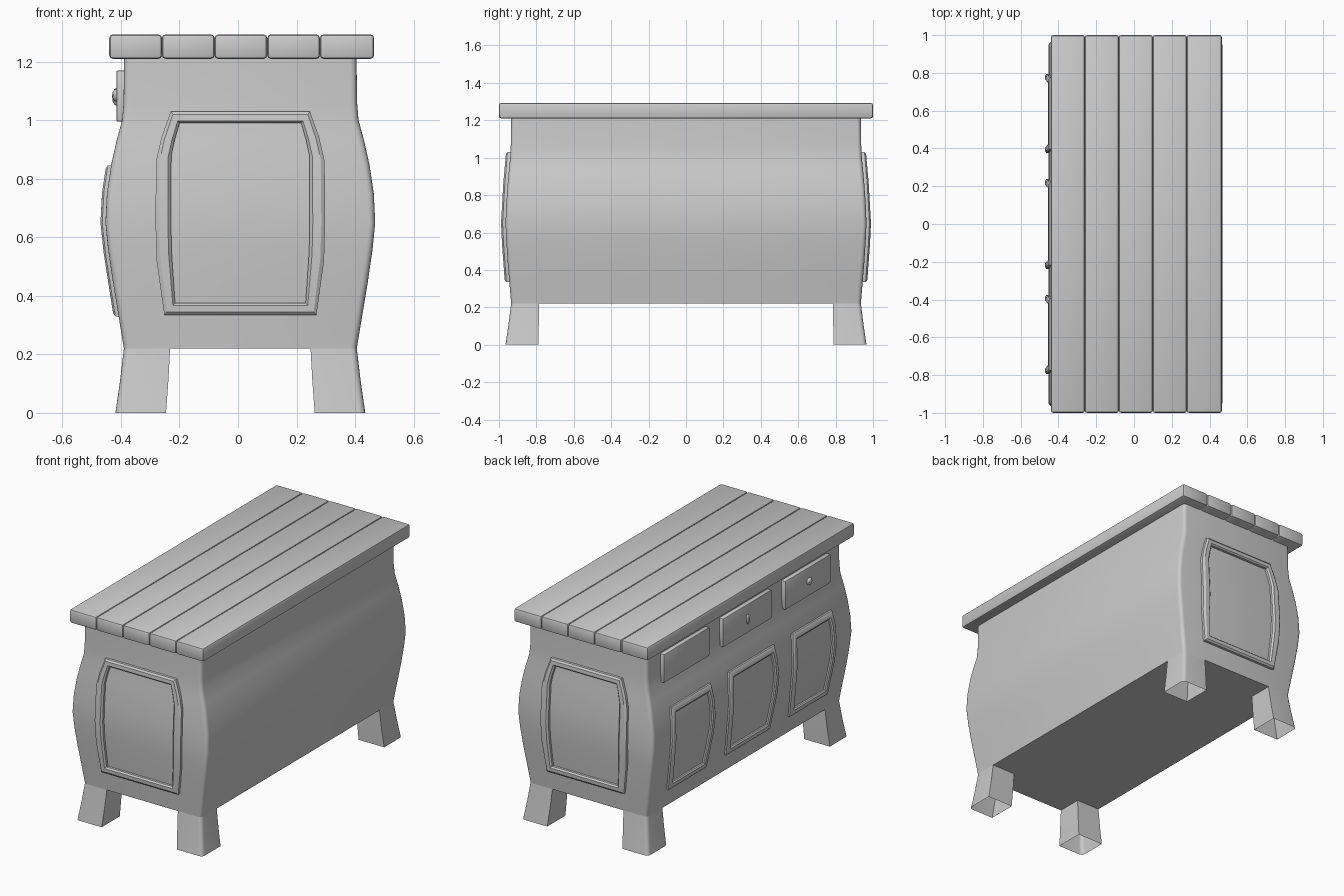
import bpy, bmesh, math
from mathutils import Vector

if "Cube" in bpy.data.objects:
    bpy.data.objects.remove(bpy.data.objects["Cube"])

CX = 0.008  # body centre in x
# bombe profile: z, half width (x), half depth (y)
PROFILE = [(0.0, .427, .965), (.22, .398, .935), (.33, .416, .944), (.45, .436, .954),
           (.56, .452, .961), (.65, .461, .965), (.75, .456, .961), (.85, .441, .954),
           (.93, .423, .947), (1.0, .404, .940), (1.06, .399, .937), (1.22, .397, .935)]


def half(z, k):
    """Interpolated half size of the body at height z (k=1 width, k=2 depth)."""
    for a, b in zip(PROFILE, PROFILE[1:]):
        if z <= b[0]:
            t = (z - a[0]) / (b[0] - a[0])
            return a[k] + (b[k] - a[k]) * t
    return PROFILE[-1][k]


def finish(bm, name, angle=35):
    bmesh.ops.recalc_face_normals(bm, faces=bm.faces[:])
    me = bpy.data.meshes.new(name)
    bm.to_mesh(me)
    bm.free()
    ob = bpy.data.objects.new(name, me)
    bpy.context.collection.objects.link(ob)
    bpy.ops.object.select_all(action='DESELECT')
    ob.select_set(True)
    bpy.context.view_layer.objects.active = ob
    bpy.ops.object.shade_smooth_by_angle(angle=math.radians(angle))
    return ob


def bridge(bm, a, b):
    for i in range(len(a)):
        j = (i + 1) % len(a)
        bm.faces.new((a[i], a[j], b[j], b[i]))


def corner(x, y, r, sx, sy):
    """Rounded corner points from the x side to the y side."""
    return [(sx * (x - r + r * math.cos(a)), sy * (y - r + r * math.sin(a)))
            for a in (i * math.pi / 8 for i in range(5))]


def block(name, lo, hi, bevel, segments=2):
    bm = bmesh.new()
    bmesh.ops.create_cube(bm, size=1)
    for v in bm.verts:
        v.co = Vector([(l + h) / 2 + c * (h - l) for l, h, c in zip(lo, hi, v.co)])
    bmesh.ops.bevel(bm, geom=bm.edges[:], offset=bevel, segments=segments,
                    affect='EDGES', profile=.5)
    return finish(bm, name)


# cabinet body: stacked rounded rectangles
bm = bmesh.new()
rings = []
for z, w, d in PROFILE[1:]:
    pts = (corner(w, d, .022, 1, 1) + corner(w, d, .022, -1, 1)[::-1]
           + corner(w, d, .022, -1, -1) + corner(w, d, .022, 1, -1)[::-1])
    rings.append([bm.verts.new((CX + x, y, z)) for x, y in pts])
for a, b in zip(rings, rings[1:]):
    bridge(bm, a, b)
bm.faces.new(rings[0])
bm.faces.new(rings[-1])
finish(bm, "cabinet_body")

# four hollow legs flaring outwards
for sx in (-1, 1):
    for sy in (-1, 1):
        bm = bmesh.new()
        rings = []
        for z, w, d, ix, iy in ((0, .427, .965, .254, .79), (.11, .411, .949, .246, .787),
                                (.22, .398, .935, .24, .785)):
            pts = corner(w, d, .022, sx, sy) + [(sx * ix, sy * d), (sx * ix, sy * iy), (sx * w, sy * iy)]
            rings.append([bm.verts.new((CX + x, y, z)) for x, y in pts])
        for a, b in zip(rings, rings[1:]):
            bridge(bm, a, b)
        finish(bm, "leg_%s_%s" % ("left" if sx < 0 else "right", "front" if sy < 0 else "back"))

# table top of five planks
seams = [-.44, -.26, -.08, .10, .28, .465]
for i, (a, b) in enumerate(zip(seams, seams[1:])):
    block("top_plank_%d" % (i + 1), (a, -1, 1.21), (b, 1, 1.293), .012)


def frame(name, outer, inner, place, height):
    """Raised moulding around a panel; outer/inner are (z, half width) down one side."""
    bm = bmesh.new()
    out = [(w, z) for z, w in outer] + [(-w, z) for z, w in reversed(outer)]
    inn = [(w, z) for z, w in inner] + [(-w, z) for z, w in reversed(inner)]
    loops = []
    for t, h in ((0, -.012), (0, height * .65), (.25, height), (.8, height), (1, height * .6), (1, -.004)):
        loops.append([bm.verts.new(place(o[0] + (n[0] - o[0]) * t, o[1] + (n[1] - o[1]) * t, h))
                      for o, n in zip(out, inn)])
    for a, b in zip(loops, loops[1:]):
        bridge(bm, a, b)
    finish(bm, name, 30)


# end panels
END_OUT = [(1.03, .238), (.94, .27), (.86, .288), (.65, .29), (.52, .286), (.335, .26)]
END_IN = [(.99, .208), (.93, .225), (.88, .236), (.65, .237), (.55, .235), (.375, .223)]
for s, n in ((-1, "front"), (1, "back")):
    frame(n + "_end_frame", END_OUT, END_IN,
          lambda u, z, h, s=s: (CX + u, s * (half(z, 2) + h), z), .024)

# doors and drawers along the left side
DOOR_OUT = [(.845, -.02), (.76, -.006), (.65, 0), (.54, -.004), (.33, -.026)]
DOOR_IN = [(.805, -.052), (.75, -.043), (.65, -.038), (.55, -.041), (.37, -.06)]
for i, (y, w, dw) in enumerate(((.585, .21, .22), (0, .238, .235), (-.585, .21, .22))):
    frame("door_frame_%d" % (i + 1), [(z, w + d) for z, d in DOOR_OUT],
          [(z, w + d) for z, d in DOOR_IN],
          lambda u, z, h, y=y: (CX - half(z, 1) - h, y + u, z), .017)
    block("drawer_front_%d" % (i + 1), (-.416, y - dw, .995), (-.36, y + dw, 1.17), .006)


# small drawer knobs
def knob(name, y, ry, rz, z):
    bm = bmesh.new()
    bmesh.ops.create_uvsphere(bm, u_segments=8, v_segments=6, radius=1)
    for v in bm.verts:
        v.co = Vector((-.416 + v.co.x * .014, y + v.co.y * ry, z + v.co.z * rz))
    finish(bm, name)


knob("keyhole_knob", 0, .012, .03, 1.08)
knob("drawer_knob", -.595, .024, .022, 1.085)
